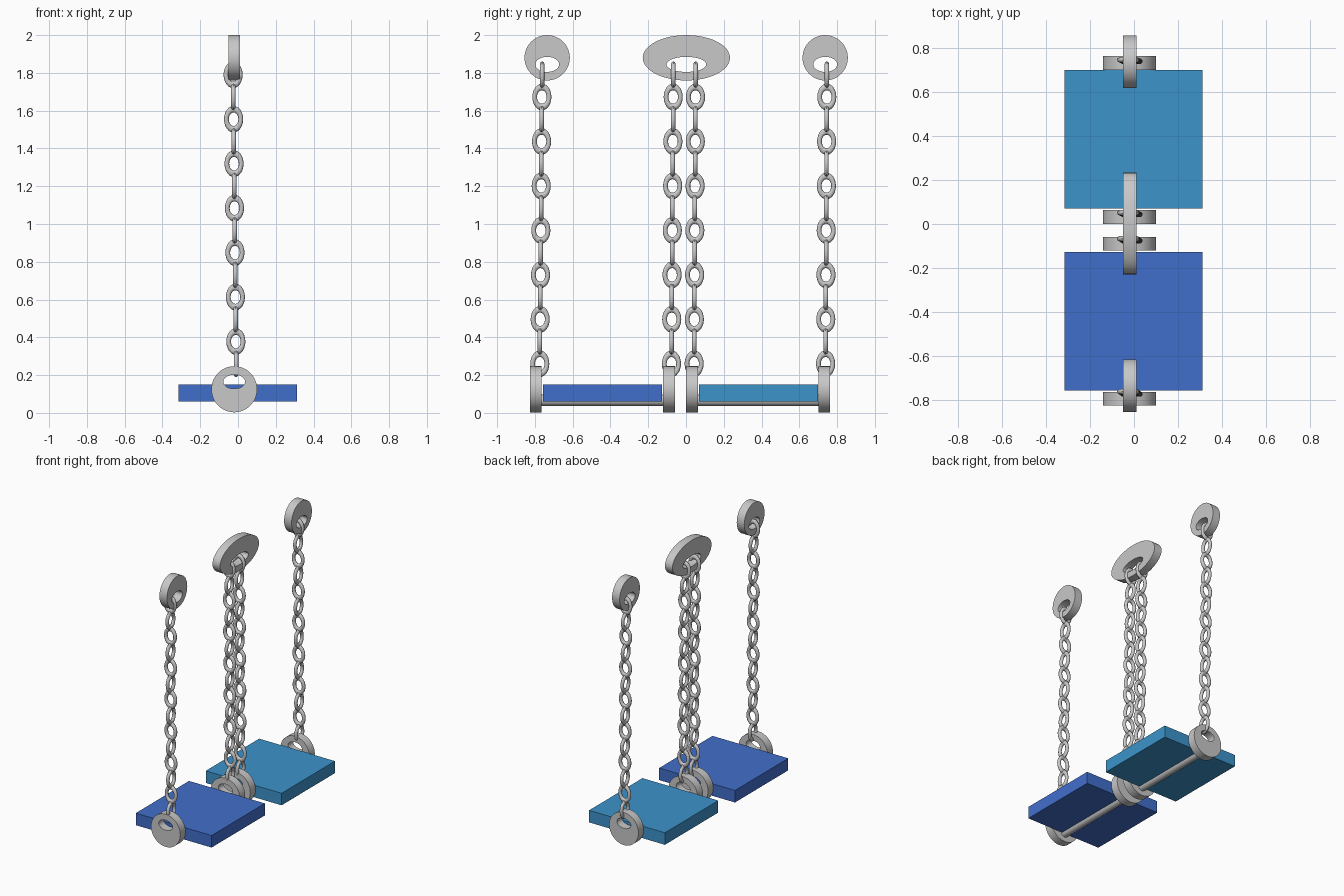
import bpy, bmesh, math
from mathutils import Matrix, Vector

if "Cube" in bpy.data.objects:
    bpy.data.objects.remove(bpy.data.objects["Cube"])


def material(name, rgb):
    m = bpy.data.materials.new(name)
    m.diffuse_color = (*rgb, 1)
    m.use_nodes = True
    m.node_tree.nodes["Principled BSDF"].inputs["Base Color"].default_value = m.diffuse_color
    return m


steel = material("steel grey", (0.58, 0.58, 0.58))
blue = material("royal blue", (0.053, 0.156, 0.597))
sky = material("sky blue", (0.045, 0.292, 0.597))


def finish(name, bm, mat, smooth=True):
    bmesh.ops.recalc_face_normals(bm, faces=bm.faces)
    mesh = bpy.data.meshes.new(name)
    bm.to_mesh(mesh)
    bm.free()
    mesh.materials.append(mat)
    ob = bpy.data.objects.new(name, mesh)
    bpy.context.collection.objects.link(ob)
    if smooth:
        bpy.ops.object.select_all(action='DESELECT')
        ob.select_set(True)
        bpy.context.view_layer.objects.active = ob
        bpy.ops.object.shade_smooth_by_angle(angle=math.radians(40))
    return ob


def eyelet(name, centre, across, ru, rz, hole_u, hole_z, hole_dz, thick=0.062, n=48):
    """Thick elliptical plate with an off-centre hole; 'across' is its width axis."""
    bm = bmesh.new()
    across = Vector(across)
    normal = across.cross(Vector((0, 0, 1)))
    loops = []
    for a, b, dz, side in ((ru, rz, 0, -1), (ru, rz, 0, 1),
                           (hole_u, hole_z, hole_dz, 1), (hole_u, hole_z, hole_dz, -1)):
        loop = []
        for i in range(n):
            t = 2 * math.pi * i / n
            p = Vector(centre) + across * a * math.cos(t) + normal * side * thick / 2
            p.z += dz + b * math.sin(t)
            loop.append(bm.verts.new(p))
        loops.append(loop)
    for k in range(4):
        a, b = loops[k], loops[(k + 1) % 4]
        for i in range(n):
            j = (i + 1) % n
            bm.faces.new((a[i], a[j], b[j], b[i]))
    finish(name, bm, steel)


def add_link(bm, centre, turn, major=0.038, minor=0.0125, stretch=1.4, n=24, m=10):
    """Oval chain link standing upright, turned about z."""
    mat = Matrix.Translation(centre) @ Matrix.Rotation(turn, 4, 'Z')
    rings = []
    for i in range(n):
        t = 2 * math.pi * i / n
        ring = []
        for k in range(m):
            s = 2 * math.pi * k / m
            r = major + minor * math.cos(s)
            p = Vector((r * math.cos(t), minor * math.sin(s), stretch * r * math.sin(t)))
            ring.append(bm.verts.new(mat @ p))
        rings.append(ring)
    for i in range(n):
        a, b = rings[i], rings[(i + 1) % n]
        for k in range(m):
            bm.faces.new((a[k], a[(k + 1) % m], b[(k + 1) % m], b[k]))


def chain(name, y_top, y_bottom, links=14):
    top, bottom = Vector((-0.026, y_top, 1.79)), Vector((-0.01, y_bottom, 0.26))
    bm = bmesh.new()
    for i in range(links):
        add_link(bm, top.lerp(bottom, i / (links - 1)), math.pi / 2 * (i % 2))
    finish(name, bm, steel)


def seat(name, y0, y1, mat):
    bm = bmesh.new()
    bmesh.ops.create_cube(bm, size=1, matrix=Matrix.Translation((-0.002, (y0 + y1) / 2, 0.105))
                          @ Matrix.Diagonal((0.627, y1 - y0, 0.09, 1)))
    finish(name, bm, mat, smooth=False)


def rod(name, y0, y1, radius=0.03):
    bm = bmesh.new()
    bmesh.ops.create_cone(bm, cap_ends=True, segments=24, radius1=radius, radius2=radius,
                          depth=y1 - y0, matrix=Matrix.Translation((-0.02, (y0 + y1) / 2, 0.067))
                          @ Matrix.Rotation(math.pi / 2, 4, 'X'))
    finish(name, bm, steel)


# Top hangers: two round ends and one wide oval in the middle
for label, y, ry, hole in (("left", -0.735, 0.12, 0.063), ("middle", 0.002, 0.231, 0.105),
                           ("right", 0.737, 0.12, 0.063)):
    eyelet("top_hanger_" + label, (-0.02, y, 1.88), (0, 1, 0), ry, 0.12, hole, 0.04, -0.035)

# Two swings: seat, support rod, end eyelets and chains
swings = (
    ("left", blue, (-0.757, -0.128), (-0.795, -0.09), ((-0.762, -0.774), (-0.067, -0.077))),
    ("right", sky, (0.070, 0.700), (0.032, 0.732), ((0.051, 0.043), (0.746, 0.739))),
)
for side, colour, span, ends, chains in swings:
    seat(side + "_seat", *span, colour)
    rod(side + "_support_rod", *ends)
    for i in range(2):
        eyelet(f"{side}_seat_eyelet_{i + 1}", (-0.02, ends[i], 0.125), (1, 0, 0),
               0.121, 0.122, 0.058, 0.037, 0.04)
        chain(f"{side}_chain_{i + 1}", *chains[i])
